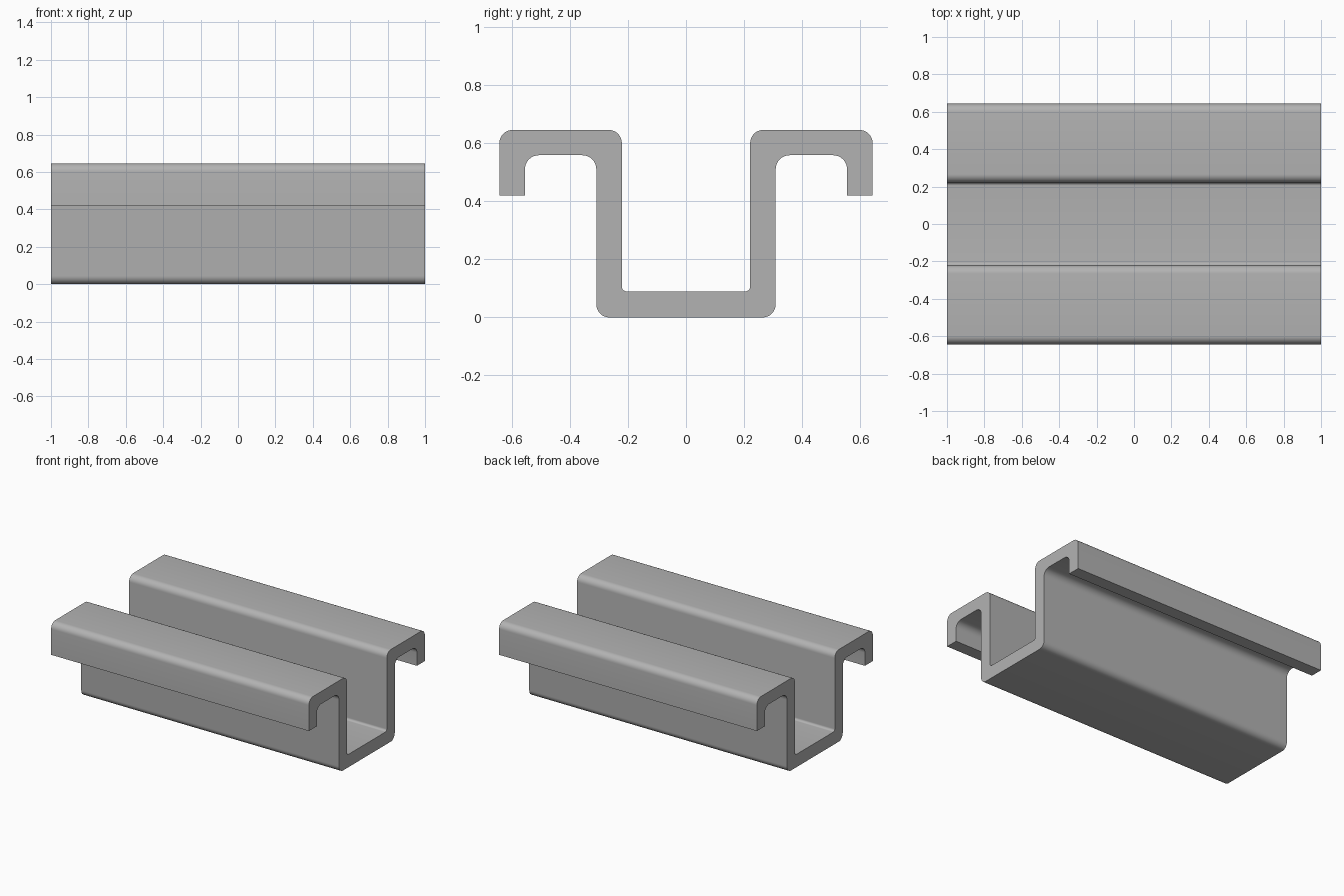
import bpy, bmesh, math
from mathutils import Vector

cube = bpy.data.objects.get("Cube")
if cube:
    bpy.data.objects.remove(cube, do_unlink=True)

LENGTH = 2.0
SEGMENTS = 8

# Half of the channel section: (y, z, corner radius)
half = [
    (0.309, 0, 0.045), (0.309, 0.559, 0.048), (0.555, 0.559, 0.048),
    (0.555, 0.421, 0), (0.643, 0.421, 0), (0.643, 0.646, 0.045),
    (0.221, 0.646, 0.045), (0.221, 0.09, 0.016),
]
section = half + [(-y, z, r) for y, z, r in reversed(half)]


def rounded(corners):
    """Replace each right-angle corner with an arc of its radius."""
    points = []
    for i, (y, z, r) in enumerate(corners):
        corner = Vector((y, z))
        if r == 0:
            points.append(corner)
            continue
        before = (Vector(corners[i - 1][:2]) - corner).normalized()
        after = (Vector(corners[(i + 1) % len(corners)][:2]) - corner).normalized()
        centre = corner + (before + after) * r
        for s in range(SEGMENTS + 1):
            a = math.pi / 2 * s / SEGMENTS
            points.append(centre - after * r * math.cos(a) - before * r * math.sin(a))
    return points


# Extrude the section along x
bm = bmesh.new()
end = bm.faces.new([bm.verts.new((-LENGTH / 2, p.x, p.y)) for p in rounded(section)])
extruded = bmesh.ops.extrude_face_region(bm, geom=[end], use_keep_orig=True)
moved = [v for v in extruded["geom"] if isinstance(v, bmesh.types.BMVert)]
bmesh.ops.translate(bm, verts=moved, vec=(LENGTH, 0, 0))
bmesh.ops.recalc_face_normals(bm, faces=bm.faces)
mesh = bpy.data.meshes.new("channel_rail")
bm.to_mesh(mesh)
bm.free()

rail = bpy.data.objects.new("channel_rail", mesh)
bpy.context.collection.objects.link(rail)

# Plain grey metal
grey = bpy.data.materials.new("grey_metal")
grey.use_nodes = True
colour = (0.45, 0.45, 0.45, 1)
grey.diffuse_color = colour
grey.node_tree.nodes["Principled BSDF"].inputs["Base Color"].default_value = colour
mesh.materials.append(grey)

# Smooth bends, crisp cut ends
bpy.ops.object.select_all(action="DESELECT")
rail.select_set(True)
bpy.context.view_layer.objects.active = rail
bpy.ops.object.shade_smooth_by_angle(angle=math.radians(30))
